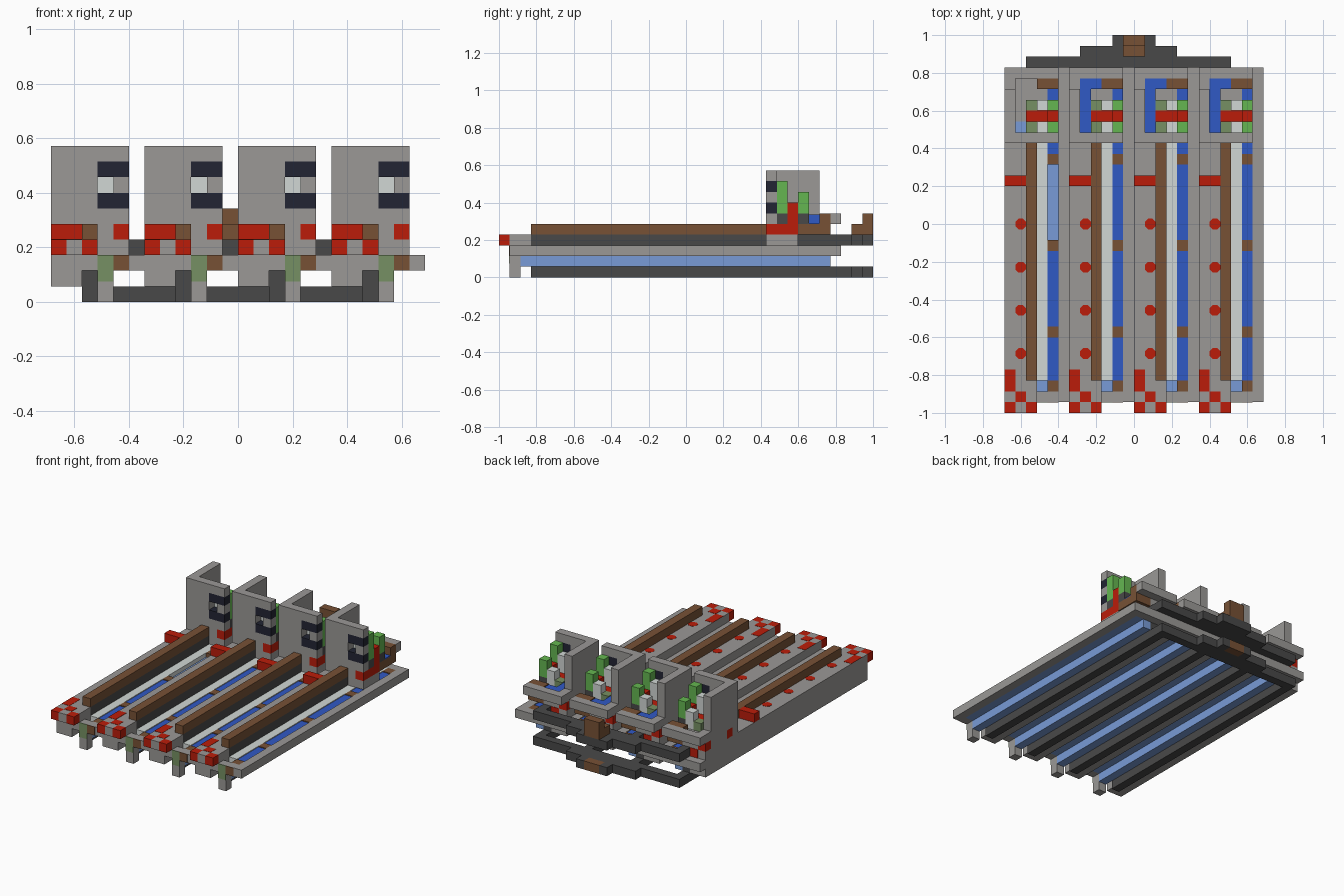
import bpy
import bmesh

cube = bpy.data.objects.get("Cube")
if cube:
    bpy.data.objects.remove(cube, do_unlink=True)

U = 2 / 35          # size of one grid cell
PERIOD = 6          # cells per repeated bay
BAYS = 4


def material(name, color):
    m = bpy.data.materials.new(name)
    m.use_nodes = True
    m.diffuse_color = (*color, 1)
    m.node_tree.nodes["Principled BSDF"].inputs["Base Color"].default_value = (*color, 1)
    return m


GRAY = material("stone gray", (0.325, 0.315, 0.305))
DARK = material("dark slate", (0.066, 0.066, 0.066))
BROWN = material("wood brown", (0.185, 0.083, 0.036))
RED = material("red", (0.5, 0.012, 0.003))
BLUE = material("deep blue", (0.03, 0.1, 0.56))
ICE = material("light blue", (0.19, 0.33, 0.68))
WHITE = material("pale white", (0.64, 0.68, 0.66))
GREEN = material("green", (0.13, 0.47, 0.083))
MOSS = material("muted green", (0.18, 0.28, 0.125))
NAVY = material("navy", (0.016, 0.018, 0.033))


def block(name, mat, x, y, z):
    """Box spanning grid ranges x, y, z, given as (start, end) cells."""
    bm = bmesh.new()
    bmesh.ops.create_cube(bm, size=1)
    spans = (x, y, z)
    offset = (-12 * U, -1, 0)
    for v in bm.verts:
        v.co = [offset[a] + U * (spans[a][0] + (v.co[a] + 0.5) * (spans[a][1] - spans[a][0]))
                for a in range(3)]
    mesh = bpy.data.meshes.new(name)
    bm.to_mesh(mesh)
    bm.free()
    mesh.materials.append(mat)
    obj = bpy.data.objects.new(name, mesh)
    bpy.context.collection.objects.link(obj)
    return obj


def dot(name, mat, x, y, z):
    """Thin eight-sided marker lying on the platform."""
    bpy.ops.mesh.primitive_cylinder_add(vertices=8, radius=U * 0.54, depth=0.003,
                                        location=((x - 12) * U, y * U - 1, z * U),
                                        rotation=(0, 0, 0.3927))
    obj = bpy.context.object
    obj.name = name
    obj.data.materials.append(mat)


def bay(n):
    o = n * PERIOD

    def b(name, mat, x, y, z):
        block(f"{name}_{n + 1}", mat, (x[0] + o, x[1] + o), y, z)

    # Walkway platform and its markers
    b("platform", GRAY, (0, 2), (1, 31), (1, 4))
    b("rail_bed", GRAY, (2, 3), (1, 31), (2, 3))
    b("rail_head_block", GRAY, (2, 3), (1, 3), (3, 4))
    for y in (5, 9, 13, 17):
        dot(f"marker_{n + 1}", RED, o + 1.5, y + 0.5, 4)

    # Red checker at the front end
    for x, mat in ((0, RED), (1, GRAY), (2, RED)):
        b("front_tile", mat, (x, x + 1), (0, 1), (3, 4))
    b("checker_plate", RED, (1, 2), (1, 2), (4, 4.03))
    b("start_plate", RED, (0, 1), (2, 4), (4, 4.03))
    b("end_block", RED, (0, 2), (21, 22), (4, 5))

    # Long rail with dark beams
    b("rail", BROWN, (2, 3), (3, 25), (4, 5))
    b("rail_beam", DARK, (2, 3), (3, 32), (3, 4))
    b("under_filler", DARK, (2, 3), (3, 31), (1, 2))
    b("bottom_beam", DARK, (2, 3), (3, 32), (0, 1))

    # Channel: pale floor, light blue base, outer wall, end frames
    b("channel_base", ICE, (3, 4), (2, 31), (1, 2))
    b("channel_floor", WHITE, (3, 4), (3, 31), (2, 3))
    b("channel_bed", ICE, (4, 5), (2, 31), (2, 2.5))
    b("channel_wall", GRAY, (5, 6), (2, 31), (2, 3))
    b("front_frame", GRAY, (4, 6), (1, 2), (2, 3))
    b("rear_frame", GRAY, (0, 6), (31, 32), (2, 3))
    b("front_post", GRAY, (3, 4), (1, 2), (0, 3))
    b("post_panel", MOSS, (3, 4), (0.95, 1), (1.3, 3))
    b("frame_panel", BROWN, (4, 5), (0.95, 1), (2, 3))

    # Water stretches separated by brown dividers, one stretch left dry
    dividers = (2, 7, 15, 23, 30)
    for y in dividers:
        b("divider", BROWN, (4, 5), (y, y + 1), (2.5, 3))
    for start, end in zip(dividers, dividers[1:]):
        if (n, start) != (0, 15):
            b("water", BLUE, (4, 5), (start + 1, end), (2.5, 2.9))

    # Panel with a navy bracket around a small opening
    b("panel", GRAY, (0, 3), (25, 26), (5, 10))
    b("panel_top", GRAY, (3, 5), (25, 26), (9, 10))
    b("panel_bottom", GRAY, (3, 5), (25, 26), (5, 6))
    b("panel_mid", GRAY, (4, 5), (25, 26), (7, 8))
    for z in (6, 8):
        b("bracket_bar", NAVY, (3, 5), (25, 26), (z, z + 1))
    b("side_wall", GRAY, (0, 1), (26, 30), (5, 10))

    # Panel footing
    b("footing", GRAY, (3, 5), (25, 28), (3, 4))
    b("footing_red", RED, (4, 5), (25, 28), (4, 5))
    b("footing_front", GRAY, (0, 4), (25, 26), (4, 5))
    b("deck_edge", GRAY, (0, 1), (27, 30), (4, 5))
    for y in (26, 30):
        b("edge_red", RED, (0, 1), (y, y + 1), (4, 5))
    b("deck", GRAY, (1, 4), (26, 30), (4, 5))
    b("deck_rear", GRAY, (1, 3), (30, 31), (4, 5))
    b("rear_plate", RED, (1, 2), (31, 31.05), (3, 4))

    # Small pool behind the panel, nearly empty in the first bay
    if n == 0:
        b("pool_remnant", ICE, (1, 2), (26, 27), (5, 5.1))
    else:
        b("pool", BLUE, (1, 2), (26, 31), (5, 5.9))
        b("pool_corner", BLUE, (2, 3), (30, 31), (5, 5.9))

    # Stepped coloured blocks
    b("red_row", RED, (2, 4), (27, 28), (5, 6))
    b("red_end", RED, (4, 5), (27, 28), (5, 7))
    for y, top in ((26, 9), (28, 8)):
        b("step_foot", DARK, (4, 5), (y, y + 1), (5, 6))
        b("step_green", GREEN, (4, 5), (y, y + 1), (6, top))
        b("step_white", WHITE, (3, 4), (y, y + 1), (5, top - 1))
        b("step_moss", MOSS, (2, 3), (y, y + 1), (5, top - 2))

    # Rear shelf
    b("shelf_beam", BROWN, (4, 5), (28, 31), (4, 5))
    b("shelf_base", BROWN, (3, 4), (30, 31), (4, 5))
    b("shelf_block", BROWN, (3, 5), (30, 31), (5, 6))
    b("shelf_water", BLUE, (4, 5), (29, 30), (5, 5.1))
    b("shelf_corner", GRAY, (0, 1), (30, 31), (5, 6))
    b("shelf_rim", GRAY, (0, 5), (31, 32), (5, 6))


for n in range(BAYS):
    bay(n)

# Stepped rear beams on two levels
for level, z in (("lower", 0), ("upper", 3)):
    block(level + "_beam_wide", DARK, (2, 21), (32, 33), (z, z + 1))
    block(level + "_beam_mid", DARK, (7, 16), (33, 34), (z, z + 1))
    for x in (10, 13):
        block(level + "_beam_tip", DARK, (x, x + 1), (34, 35), (z, z + 1))
block("lower_tip_core", BROWN, (11, 13), (34, 35), (0, 1))
block("upper_tip_core", DARK, (11, 13), (34, 35), (3, 4))
block("rear_step", BROWN, (11, 13), (33, 35), (4, 5))
block("rear_cap", BROWN, (11, 13), (34, 35), (5, 6))
